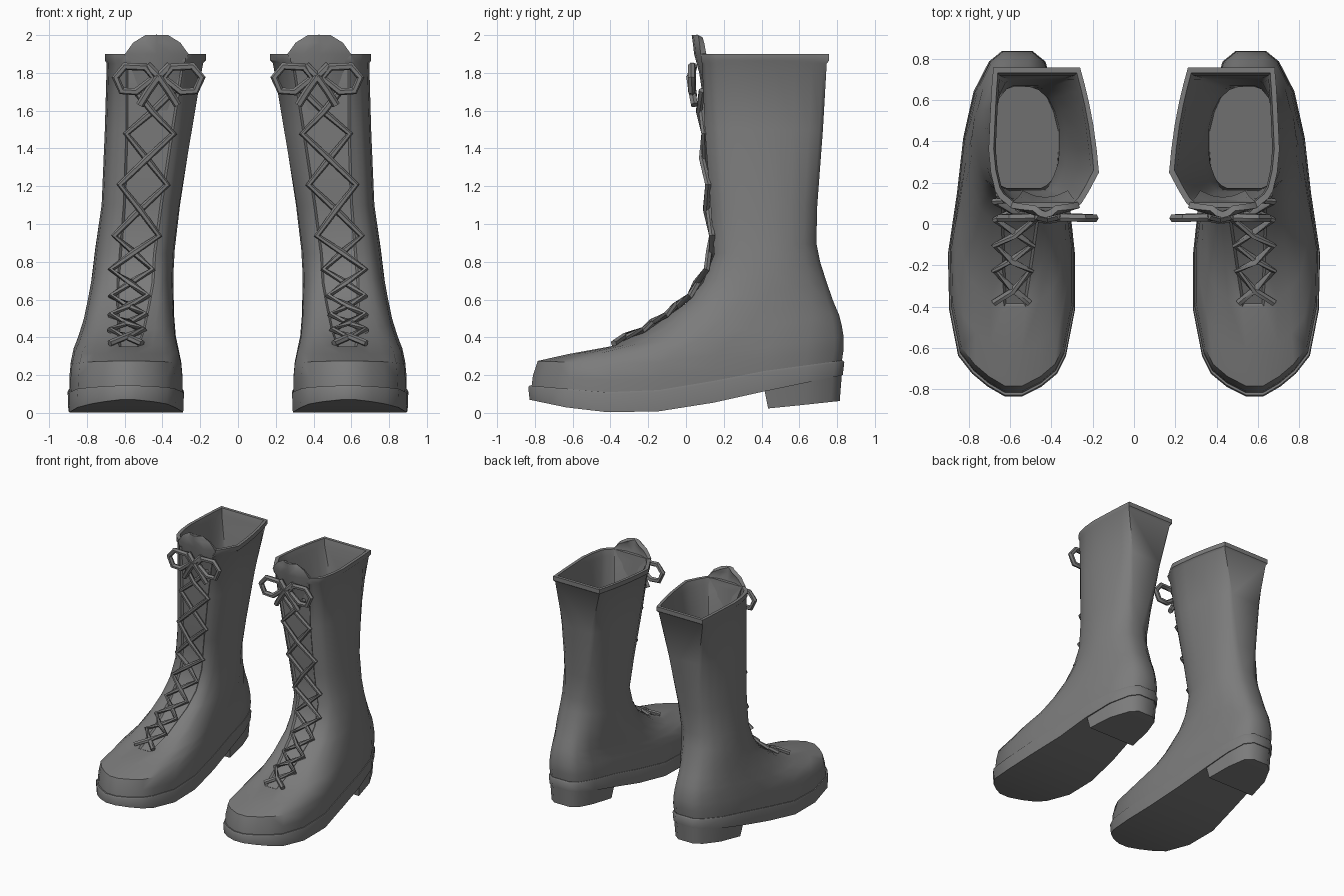
import bpy, bmesh, math
from mathutils import Vector

cube = bpy.data.objects.get("Cube")
if cube:
    bpy.data.objects.remove(cube)

leather = bpy.data.materials.new("grey leather")
leather.use_nodes = True
leather.diffuse_color = (0.2, 0.2, 0.2, 1)
leather.node_tree.nodes["Principled BSDF"].inputs["Base Color"].default_value = (0.2, 0.2, 0.2, 1)

# Steps from front to back of a cross-section, crowded at both ends
STEPS = [0, .028, .065, .117, .25, .413, .587, .75, .883, .97, 1]
# Inner and outer edge of each section, as fractions of its width
FOOT = [(.42, .56), (.27, .69), (.15, .81), (.08, .92), (.01, .99), (.01, 1),
        (.06, .93), (.12, .88), (.17, .8), (.24, .68), (.34, .58)]
SHAFT = [(.24, .7), (.17, .79), (.12, .86), (.08, .92), (.02, .98), (0, 1),
         (0, 1), (.06, .94), (.15, .85), (.28, .72), (.4, .6)]
TOP = [(.2, .8), (.16, .84), (.13, .9), (.09, .94), (0, .98), (.02, 1),
       (.05, .99), (.09, .98), (.13, .97), (.16, .96), (.17, .96)]
PROFILES = [FOOT, SHAFT, TOP]

SOLE_TOP = [(-.83, .135), (-.3, .09), (0, .13), (.4, .21), (.83, .268)]
SOLE_BOTTOM = [(-.83, .07), (-.6, .022), (-.4, .002), (-.2, .002), (0, .025),
               (.2, .065), (.42, .115), (.83, .2)]


def interp(table, v):
    """Linear interpolation in a table of (key, value) pairs."""
    for (a, p), (b, q) in zip(table, table[1:]):
        if v <= b:
            return p + (q - p) * max(0, (v - a) / (b - a))
    return table[-1][1]


def section(front, back, xi, xo, shape=0, sag=0, curve=None):
    """Closed ring of points between a front and a back (y, z) point."""
    low = min(int(shape), 1)
    mix = shape - low
    inner, outer = [], []
    for t, a, b in zip(STEPS, PROFILES[low], PROFILES[low + 1]):
        y = front[0] + (back[0] - front[0]) * t
        z = front[1] + (back[1] - front[1]) * t
        if curve:
            z = interp(curve, y)
        flat = .135 + .133 * t
        z += sag * (interp(SOLE_TOP, -.83 + 1.66 * t) - flat)
        for side, i in ((inner, 0), (outer, 1)):
            u = a[i] + (b[i] - a[i]) * mix
            side.append((xi + (xo - xi) * u, y, z))
    return inner + outer[::-1]


def finish(bm, name, side, angle=40):
    bmesh.ops.recalc_face_normals(bm, faces=bm.faces)
    mesh = bpy.data.meshes.new(name)
    bm.to_mesh(mesh)
    bm.free()
    ob = bpy.data.objects.new(("left_" if side > 0 else "right_") + name, mesh)
    bpy.context.collection.objects.link(ob)
    mesh.materials.append(leather)
    bpy.ops.object.select_all(action='DESELECT')
    ob.select_set(True)
    bpy.context.view_layer.objects.active = ob
    bpy.ops.object.shade_smooth_by_angle(angle=math.radians(angle))


def loft(rings, side):
    """Skin a list of equal rings, closing both ends with cross strips."""
    bm = bmesh.new()
    loops = [[bm.verts.new((x * side, y, z)) for x, y, z in ring] for ring in rings]
    n = len(rings[0])
    bands = [[bm.faces.new((p[i], p[(i + 1) % n], q[(i + 1) % n], q[i])) for i in range(n)]
             for p, q in zip(loops, loops[1:])]
    for end in (loops[0], loops[-1]):
        for i in range(n // 2 - 1):
            bm.faces.new((end[i], end[i + 1], end[n - 2 - i], end[n - 1 - i]))
    return bm, bands


def tube(name, paths, radius, side):
    """Low-poly cord along one or more paths of (points, closed)."""
    bm = bmesh.new()
    for pts, closed in paths:
        pts = [Vector((x * side, y, z)) for x, y, z in pts]
        n, rings = len(pts), []
        for i, p in enumerate(pts):
            prev = pts[i - 1] if i or closed else p
            nxt = pts[(i + 1) % n] if i < n - 1 or closed else p
            d = (nxt - prev).normalized()
            a = d.cross(Vector((0, 1, 0.2))).normalized()
            b = d.cross(a)
            rings.append([bm.verts.new(p + radius * (a * math.cos(k * math.tau / 6)
                          + b * math.sin(k * math.tau / 6))) for k in range(6)])
        for i in range(n if closed else n - 1):
            p, q = rings[i], rings[(i + 1) % n]
            for k in range(6):
                bm.faces.new((p[k], p[(k + 1) % 6], q[(k + 1) % 6], q[k]))
        if not closed:
            bm.faces.new(rings[0])
            bm.faces.new(rings[-1])
    finish(bm, name, side, 50)


# Upper: front (y, z), back (y, z), inner x, outer x, shape, sag
UPPER = [((-.82, .12), (.822, .255), .29, .89, 0, 1),
         ((-.81, .2), (.835, .34), .287, .893, 0, .9),
         ((-.785, .275), (.835, .4), .295, .885, 0, .7),
         ((-.62, .312), (.825, .46), .31, .87, 0, .4),
         ((-.4, .352), (.81, .52), .325, .845, .2, .2),
         ((-.2, .44), (.78, .59), .335, .815, .5, 0),
         ((0, .58), (.745, .69), .34, .79, .8, 0),
         ((.09, .69), (.71, .8), .342, .77, 1, 0),
         ((.15, .84), (.69, .9), .335, .755, 1, 0),
         ((.13, 1.1), (.695, 1.1), .305, .722, 1.25, 0),
         ((.1, 1.5), (.725, 1.5), .24, .705, 1.6, 0),
         ((.085, 1.85), (.745, 1.85), .185, .695, 2, 0)]
RIM = [((.08, 1.865), (.758, 1.865), .17, .705, 2, 0),
       ((.08, 1.9), (.758, 1.9), .17, .705, 2, 0)]

# Front line that the laces follow
FRONT = [(.35, -.4), (.44, -.2), (.58, 0), (.69, .09), (.84, .15), (1.1, .13), (1.5, .1), (1.9, .08)]
CENTRE = [(.34, .595), (.73, .567), (.93, .537), (1.2, .5), (1.47, .466), (1.9, .42)]
HALF = [(.34, .085), (.6, .095), (.8, .115), (1.2, .125), (1.5, .125), (1.9, .08)]
ROWS = [.36, .43, .51, .61, .75, .93, 1.2, 1.47, 1.7]


def inset_ring(ring, d):
    (yf, zf), (yb, zb), xi, xo, shape, sag = ring
    return ((yf + d, zf), (yb - d, zb), xi + d, xo - d, shape, sag)


def heel_ring(shrink, front, bottom):
    """Rear part of the foot outline, cut straight at the front."""
    ys = [front] + [-.83 + 1.66 * t for t in STEPS[-3:]]
    ends = []
    for edge in (0, 1):
        table = [(-.83 + 1.66 * t, f[edge]) for t, f in zip(STEPS, FOOT)]
        ends.append([(.285 + .61 * interp(table, y), y) for y in ys])
    cx, cy = .585, .6
    return [(cx + (x - cx) * shrink, y if y < cy else cy + (y - cy) * shrink,
             .022 + .1 * max(0, y - .42) if bottom else interp(SOLE_TOP, y) - .015)
            for x, y in ends[0] + ends[1][::-1]]


for side in (1, -1):
    # Boot upper with rim and hollow lining
    lining = [inset_ring(r, .025) for r in [RIM[1]] + UPPER[:6:-1]]
    bm, bands = loft([section(*r) for r in UPPER + RIM + lining], side)
    # Recessed lacing panel down the front
    panel = [bands[k][-1] for k in range(4, 11)]
    bmesh.ops.recalc_face_normals(bm, faces=bm.faces)
    bmesh.ops.inset_region(bm, faces=panel, thickness=.012, depth=-.012, use_even_offset=True)
    finish(bm, "boot_upper", side)

    # Sole band following the curved bottom
    ends = ((-.835, 0), (.838, 0), .28, .902, 0, 0)
    low = ((-.828, 0), (.83, 0), .284, .898, 0, 0)
    bm, _ = loft([section(*low, SOLE_BOTTOM), section(*ends, SOLE_TOP),
                  section(*low, [(y, z + .01) for y, z in SOLE_TOP])], side)
    finish(bm, "sole", side, 45)

    # Heel block, tapering downwards
    bm, _ = loft([heel_ring(.93, .435, True), heel_ring(.995, .4, False)], side)
    finish(bm, "heel", side, 45)

    # Tongue rising above the rim, bowed around the shin
    outline = [(1.6, .12, .1), (1.8, .14, .07), (1.9, .168, .043), (1.96, .125, .036), (2.0, .06, .03)]
    bm = bmesh.new()
    cols = [-1, -.5, 0, .5, 1]
    grid = [[bm.verts.new(((.43 + u * w) * side, y + .035 * u * u, z)) for u in cols]
            for z, w, y in outline]
    for p, q in zip(grid, grid[1:]):
        for i in range(4):
            bm.faces.new((p[i], p[i + 1], q[i + 1], q[i]))
    bmesh.ops.recalc_face_normals(bm, faces=bm.faces)
    back = max(f.normal.y for f in bm.faces) > .5
    bmesh.ops.solidify(bm, geom=bm.faces[:], thickness=-.03 if back else .03)
    finish(bm, "tongue", side)

    # Criss-cross laces: two mirrored zigzags
    paths = []
    for phase in (0, 1):
        pts = []
        for i, z in enumerate(ROWS):
            s = 1 if (i + phase) % 2 else -1
            pts.append((interp(CENTRE, z) + s * interp(HALF, z), interp(FRONT, z) - .005, z + .008))
            if i < len(ROWS) - 1:
                m = (z + ROWS[i + 1]) / 2
                pts.append((interp(CENTRE, m), interp(FRONT, m) - .012 - .015 * phase, m + .01))
        paths.append((pts, False))
    tube("laces", paths, .018, side)

    # Bow: two loops, two tails and crossing ends
    paths = []
    for s in (1, -1):
        loop = [(.03, .77), (.07, .83), (.18, .835), (.228, .775), (.195, .705), (.12, .7)]
        paths.append(([(.42 + s * x, .035 - .03 * x, 1 + z) for x, z in loop], True))
        paths.append(([(.42, .02, 1.78), (.42 + s * .05, .03, 1.71), (.42 + s * .1, .045, 1.63)], False))
        paths.append(([(.42 - s * .07, .04, 1.68), (.42, .025, 1.78), (.42 + s * .06, .04, 1.84)], False))
    tube("bow", paths, .021, side)
